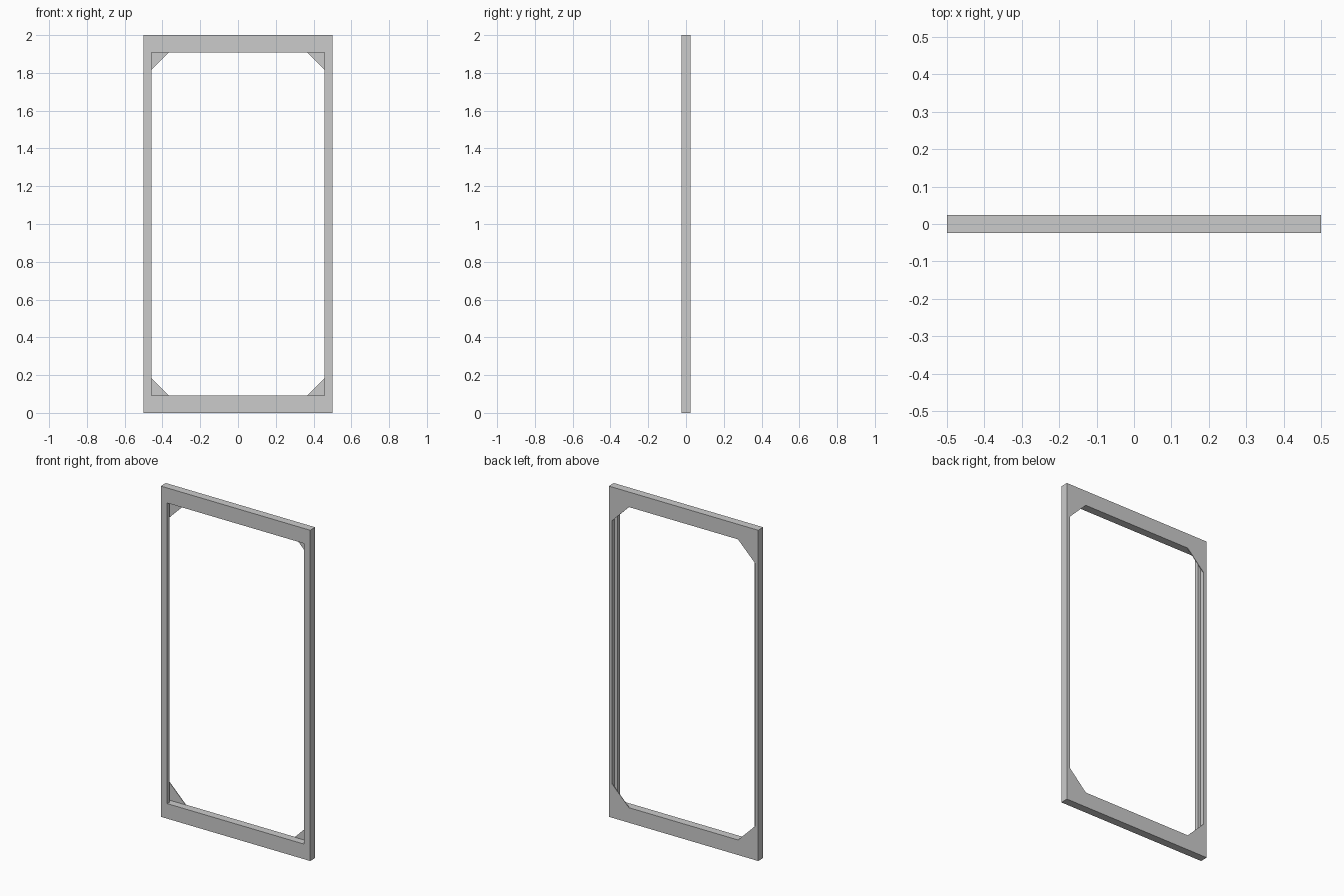
import bpy, bmesh
from mathutils import Vector

if "Cube" in bpy.data.objects:
    bpy.data.objects.remove(bpy.data.objects["Cube"])

W, H, D = 0.5, 2.0, 0.024      # half width, height, half depth
RAIL = 0.091                   # rail height
STILE_FRONT, STILE_BACK = 0.043, 0.023   # stile widths, rebated at the back
PLATE = 0.004                  # corner plate thickness


def prism(name, profile, offset):
    """Extrude a closed 3D profile along an offset vector."""
    bm = bmesh.new()
    face = bm.faces.new([bm.verts.new(p) for p in profile])
    ext = bmesh.ops.extrude_face_region(bm, geom=[face])
    verts = [g for g in ext["geom"] if isinstance(g, bmesh.types.BMVert)]
    bmesh.ops.translate(bm, verts=verts, vec=Vector(offset))
    bmesh.ops.recalc_face_normals(bm, faces=bm.faces)
    mesh = bpy.data.meshes.new(name)
    bm.to_mesh(mesh)
    bm.free()
    obj = bpy.data.objects.new(name, mesh)
    bpy.context.collection.objects.link(obj)
    return obj


# Top and bottom rails
for name, z in (("bottom_rail", 0), ("top_rail", H - RAIL)):
    prism(name, [(-W, -D, z), (W, -D, z), (W, D, z), (-W, D, z)], (0, 0, RAIL))

for side, s in (("left", -1), ("right", 1)):
    # Side stile: L-shaped section with a front lip
    xf, xb = W - STILE_FRONT, W - STILE_BACK
    section = [(W, -D), (xf, -D), (xf, 0), (xb, 0), (xb, D), (W, D)]
    prism(side + "_stile", [(s * x, y, RAIL) for x, y in section],
          (0, 0, H - 2 * RAIL))

    # Thin triangular corner plates, flush with the back
    leg = 0.112
    for level, z, t in (("bottom", RAIL, 1), ("top", H - RAIL, -1)):
        tri = [(xb, z), (xb - leg, z), (xb, z + t * leg)]
        prism(f"{level}_{side}_corner_plate",
              [(s * x, D, zz) for x, zz in tri], (0, -PLATE, 0))
